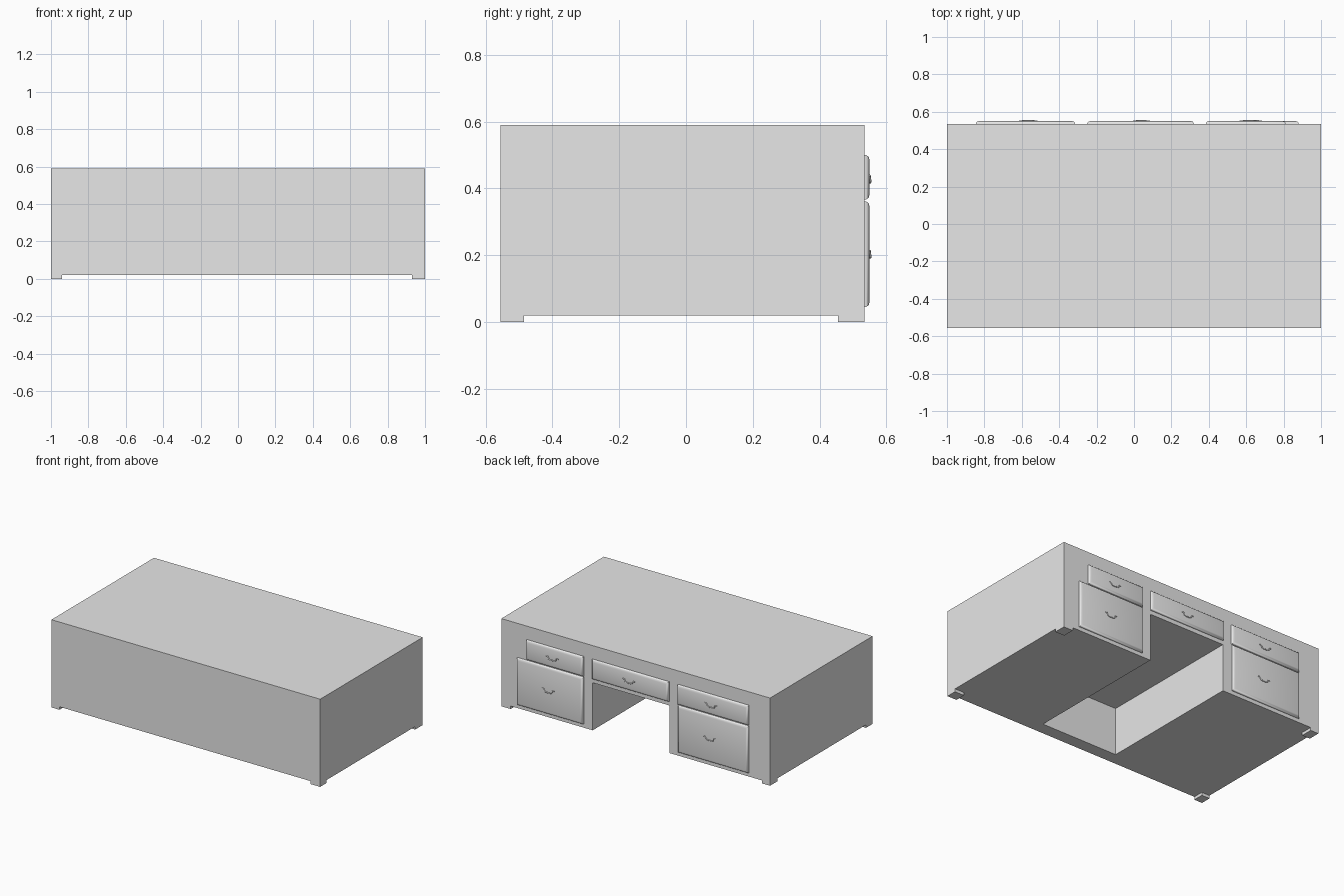
import bpy, bmesh

if "Cube" in bpy.data.objects:
    bpy.data.objects.remove(bpy.data.objects["Cube"])

gray = bpy.data.materials.new("light_gray")
gray.use_nodes = True
gray.diffuse_color = (0.8, 0.8, 0.8, 1)
gray.node_tree.nodes["Principled BSDF"].inputs["Base Color"].default_value = (0.8, 0.8, 0.8, 1)

FRONT, BACK = -0.555, 0.535
BASE, TOP = 0.02, 0.59


def activate(obj):
    bpy.ops.object.select_all(action="DESELECT")
    obj.select_set(True)
    bpy.context.view_layer.objects.active = obj


def finish(name, bm):
    bmesh.ops.recalc_face_normals(bm, faces=bm.faces)
    mesh = bpy.data.meshes.new(name)
    bm.to_mesh(mesh)
    bm.free()
    obj = bpy.data.objects.new(name, mesh)
    mesh.materials.append(gray)
    bpy.context.collection.objects.link(obj)
    return obj


def box(name, x, y, z):
    bm = bmesh.new()
    bmesh.ops.create_cube(bm, size=1)
    for v in bm.verts:
        v.co = [lo + (hi - lo) * (c + 0.5) for (lo, hi), c in zip((x, y, z), v.co)]
    return finish(name, bm)


def drawer(name, x, z):
    """Raised drawer front with a softly rounded border."""
    bm = bmesh.new()
    rings = []
    for inset, out in ((0, -0.003), (0, 0.005), (0.006, 0.012), (0.016, 0.015)):
        l, r, b, t = x[0] + inset, x[1] - inset, z[0] + inset, z[1] - inset
        rings.append([bm.verts.new((px, BACK + out, pz))
                      for px, pz in ((l, b), (r, b), (r, t), (l, t))])
    for lower, upper in zip(rings, rings[1:]):
        for i in range(4):
            j = (i + 1) % 4
            bm.faces.new((lower[i], lower[j], upper[j], upper[i]))
    bm.faces.new(rings[0])
    bm.faces.new(rings[-1])
    obj = finish(name, bm)
    activate(obj)
    bpy.ops.object.shade_smooth_by_angle(angle=0.8)


def handle(name, x, z):
    """Drooping bail pull swept along a short path."""
    curve = bpy.data.curves.new(name, "CURVE")
    curve.dimensions = "3D"
    curve.bevel_depth = 0.0035
    curve.bevel_resolution = 2
    curve.use_fill_caps = True
    half = [(0.045, 0, 0.010), (0.032, 0.001, 0.009), (0.026, 0.002, -0.006), (0.014, 0.002, -0.010)]
    path = [(-a, b, c) for a, b, c in half] + half[::-1]
    spline = curve.splines.new("POLY")
    spline.points.add(len(path) - 1)
    for p, (a, b, c) in zip(spline.points, path):
        p.co = (x + a, BACK + 0.0145 + b, z + c, 1)
    curve.materials.append(gray)
    obj = bpy.data.objects.new(name, curve)
    bpy.context.collection.objects.link(obj)
    activate(obj)
    bpy.ops.object.convert(target="MESH")
    bpy.ops.object.shade_smooth_by_angle(angle=0.8)


# Desk body with the kneehole cut out of the back and underside
body = box("desk_body", (-1, 1), (FRONT, BACK), (BASE, TOP))
cutter = box("kneehole_cutter", (-0.25, 0.32), (-0.47, BACK + 0.1), (-0.1, 0.34))
cut = body.modifiers.new("kneehole", "BOOLEAN")
cut.operation = "DIFFERENCE"
cut.solver = "EXACT"
cut.object = cutter
activate(body)
bpy.ops.object.modifier_apply(modifier=cut.name)
bpy.data.objects.remove(cutter)

# Corner feet
for side, xs in (("right", (-1, -0.94)), ("left", (0.93, 1))):
    box("front_foot_" + side, xs, (FRONT, FRONT + 0.07), (0, BASE))
    box("back_foot_" + side, xs, (BACK - 0.08, BACK), (0, BASE))

# Drawers and their pulls
upper, lower = (0.367, 0.5), (0.045, 0.361)
for name, xs, zs, pull in (
        ("left_upper", (0.385, 0.81), upper, 0.61),
        ("left_lower", (0.385, 0.88), lower, 0.64),
        ("middle", (-0.25, 0.32), upper, 0.04),
        ("right_upper", (-0.845, -0.315), upper, -0.57),
        ("right_lower", (-0.845, -0.32), lower, -0.56)):
    drawer(name + "_drawer", xs, zs)
    handle(name + "_handle", pull, 0.428 if zs is upper else 0.203)
